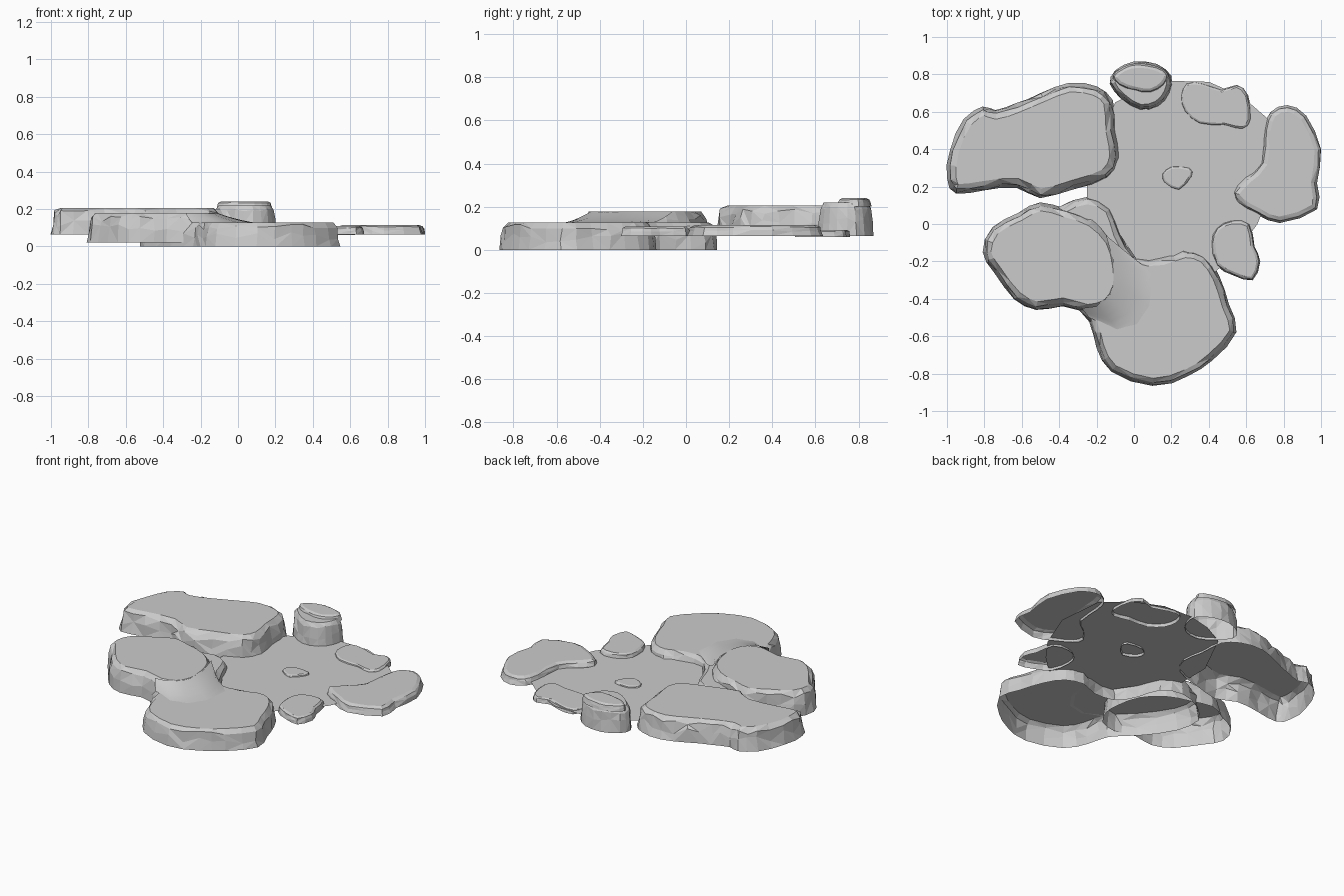
import bpy, bmesh, random
from mathutils import Vector

if "Cube" in bpy.data.objects:
    bpy.data.objects.remove(bpy.data.objects["Cube"])

random.seed(4)


def smooth_outline(pts):
    # counter-clockwise outline with one soft midpoint added per side
    p = [Vector(q) for q in pts]
    n = len(p)
    if sum(p[i].cross(p[(i + 1) % n]) for i in range(n)) < 0:
        p.reverse()
    out = []
    for i in range(n):
        a, b, c, d = p[i - 1], p[i], p[(i + 1) % n], p[(i + 2) % n]
        out += [b, (b + c) * 0.5625 - (a + d) * 0.0625]
    return out


def inset(p, dist):
    n = len(p)
    res = []
    for i in range(n):
        t = (p[(i + 1) % n] - p[i - 1]).normalized()
        res.append(p[i] + Vector((-t.y, t.x)) * dist)
    return res


def finish(bm, name, recalc=False):
    if recalc:
        bmesh.ops.recalc_face_normals(bm, faces=bm.faces)
    me = bpy.data.meshes.new(name)
    bm.to_mesh(me)
    bm.free()
    ob = bpy.data.objects.new(name, me)
    bpy.context.collection.objects.link(ob)
    return ob


def rock(name, pts, z0, z1, edge=0.045, rough=0.013):
    # open-bottomed shell: foot, rough belly, shoulder, chamfered flat top
    outline = smooth_outline(pts)
    bm = bmesh.new()
    h = z1 - z0
    rings = []
    for f, d, j in ((0, 0, 0.3), (0.45, 0.2, 1), (0.82, 0.42, 0.6), (1, 1, 0)):
        ring = []
        for q in inset(outline, edge * d):
            r = j * rough
            dz = random.uniform(-r, r) * h * 14 if f else 0
            ring.append(bm.verts.new((q.x + random.uniform(-r, r) * 0.7,
                                      q.y + random.uniform(-r, r) * 0.7,
                                      min(z0 + h * f + dz, z1 - h * 0.05) if f < 1 else z1)))
        rings.append(ring)
    n = len(outline)
    for a, b in zip(rings, rings[1:]):
        for i in range(n):
            k = (i + 1) % n
            if random.random() < 0.5:
                bm.faces.new((a[i], a[k], b[k]))
                bm.faces.new((a[i], b[k], b[i]))
            else:
                bm.faces.new((a[i], a[k], b[i]))
                bm.faces.new((a[k], b[k], b[i]))
    bm.faces.new(rings[-1])
    return finish(bm, name)


# large rock terraces
rock("back_left_rock", [
    (-1, .24), (-.985, .40), (-.91, .56), (-.81, .63), (-.74, .61), (-.63, .645),
    (-.5, .70), (-.35, .755), (-.2, .735), (-.115, .66), (-.1, .5), (-.08, .36),
    (-.14, .25), (-.32, .185), (-.5, .14), (-.63, .195), (-.8, .18), (-.95, .165)],
    .065, .205, .05)
rock("front_rock", [
    (.1, -.865), (.29, -.815), (.42, -.73), (.55, -.58), (.51, -.43), (.46, -.28),
    (.38, -.17), (.27, -.14), (.15, -.18), (.01, -.17), (-.07, -.05),
    (-.12, .09), (-.25, .145), (-.4, .09), (-.52, -.03), (-.5, -.2),
    (-.36, -.4), (-.24, -.52), (-.2, -.66), (-.12, -.79)],
    0, .127, .04)
rock("middle_left_rock", [
    (-.81, -.15), (-.76, -.02), (-.62, .06), (-.5, .115), (-.36, .08),
    (-.22, .03), (-.11, -.08), (-.07, -.22), (-.07, -.34), (-.13, -.44),
    (-.25, -.475), (-.38, -.44), (-.52, -.46), (-.64, -.4), (-.75, -.26)],
    .022, .178, .045)

# soft ramp joining the two terraces
inner = [(-.15, -.06), (-.11, -.2), (-.11, -.3), (-.14, -.38), (-.2, -.44), (-.28, -.45)]
outer = [(-.03, -.16), (.12, -.28), (.1, -.45), (.03, -.55), (-.08, -.575), (-.24, -.5)]
bm = bmesh.new()
rows = []
for s in range(6):
    t = s / 5
    rows.append([bm.verts.new((*Vector(a).lerp(Vector(b), t), .125 + .053 * (1 - t) ** 1.5))
                 for a, b in zip(inner, outer)])
for a, b in zip(rows, rows[1:]):
    for i in range(len(a) - 1):
        f = bm.faces.new((a[i], a[i + 1], b[i + 1], b[i]))
        f.normal_update()
        if f.normal.z < 0:
            f.normal_flip()
        f.smooth = True
finish(bm, "terrace_ramp")

# two-level stump-like rock at the back
rock("back_rock", [
    (-.13, .75), (-.1, .82), (0, .868), (.12, .855), (.2, .79), (.19, .7),
    (.13, .63), (.03, .61), (-.07, .67)], .065, .22, .03, .008)
rock("back_rock_cap", [
    (-.115, .79), (-.06, .84), (.02, .86), (.12, .845), (.185, .8), (.16, .74),
    (.09, .7), (0, .71), (-.08, .74)], .2, .24, .025, .004)

# low stepping slabs
rock("right_slab", [
    (.53, .17), (.6, .25), (.68, .33), (.695, .5), (.73, .6), (.82, .635),
    (.92, .58), (1, .4), (.98, .22), (.98, .08), (.78, .005), (.66, .05),
    (.56, .11)], .065, .115, .035, .008)
rock("back_right_slab", [
    (.25, .68), (.28, .755), (.37, .755), (.47, .72), (.55, .745), (.61, .69),
    (.625, .56), (.58, .505), (.48, .525), (.35, .535), (.27, .6)],
    .06, .092, .015, .004)
rock("front_right_slab", [
    (.415, -.1), (.44, -.02), (.52, .02), (.62, 0), (.645, -.12), (.675, -.2),
    (.635, -.3), (.53, -.275), (.44, -.22)], .065, .108, .02, .005)
rock("pebble", [
    (.15, .27), (.2, .31), (.3, .3), (.31, .25), (.24, .18), (.16, .22)],
    .065, .092, .015, .003)

# flat pool surface between the rocks
bm = bmesh.new()
bm.faces.new([bm.verts.new((x, y, .08)) for x, y in (
    (-.25, .12), (-.1, -.02), (.02, -.2), (.25, -.25), (.42, -.27), (.55, -.15),
    (.66, 0), (.76, .25), (.73, .55), (.58, .68), (.4, .76), (.2, .765),
    (.05, .73), (-.1, .65), (-.25, .35))])
finish(bm, "pool_surface")
